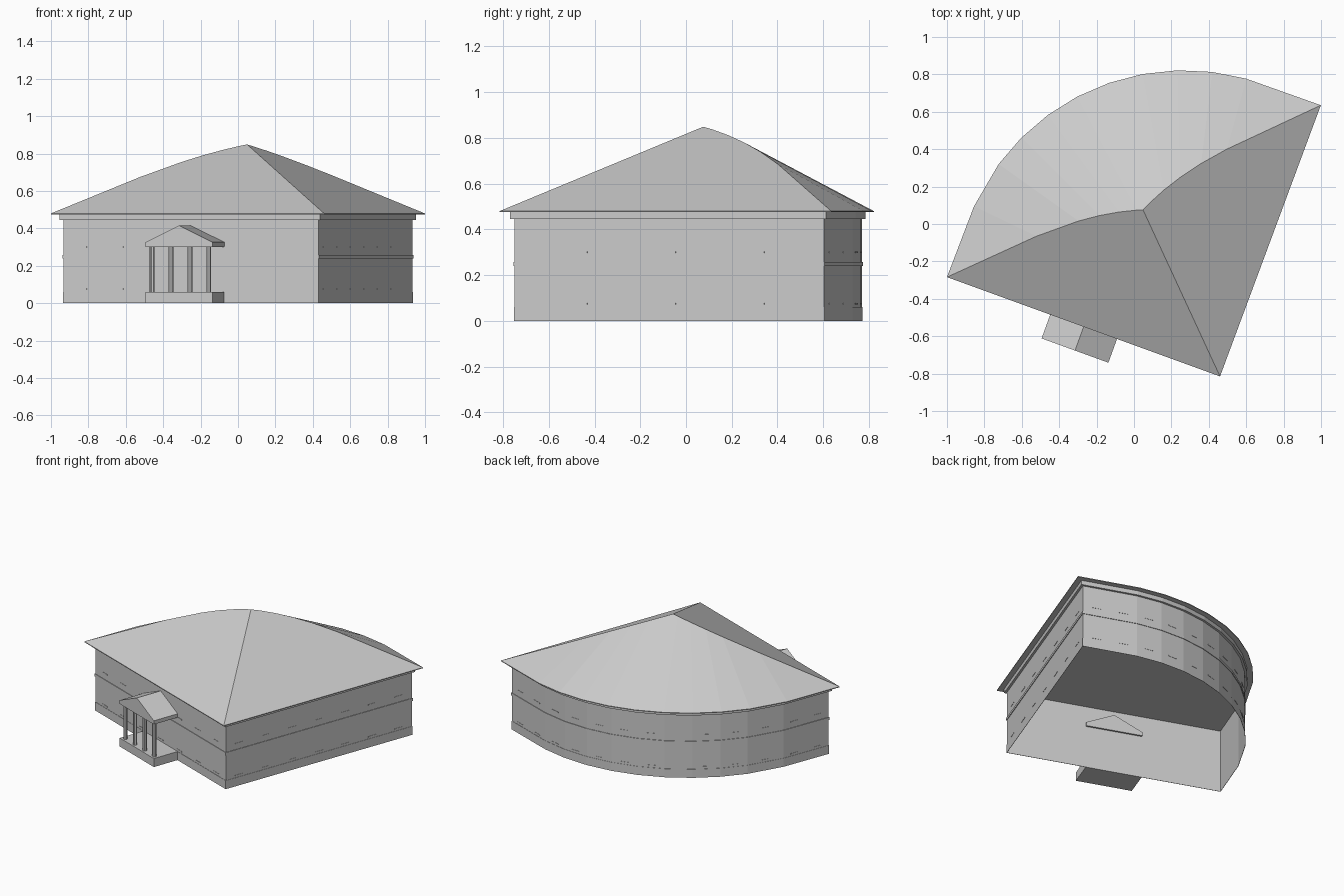
import bpy, bmesh, math
from mathutils import Vector, Matrix

if "Cube" in bpy.data.objects:
    bpy.data.objects.remove(bpy.data.objects["Cube"])

EAVE, SLOPE = 0.48, 0.53

# Fan-shaped eave outline (counter-clockwise): square corner, then faceted arc
arc = [74.4 + 8.65 * k for k in range(9)] + [155.8]
outline = [Vector((0.46, -0.815)), Vector((0.999, 0.635))]
outline += [Vector((0.269 + 1.233 * math.cos(math.radians(a)),
                    -0.411 + 1.233 * math.sin(math.radians(a)))) for a in arc]
outline.append(Vector((-1.0, -0.284)))


def normal(a, b):
    d = (b - a).normalized()
    return Vector((d.y, -d.x))


def inset(pts, dist):
    out = []
    for i, p in enumerate(pts):
        n1 = normal(pts[i - 1], p)
        n2 = normal(p, pts[(i + 1) % len(pts)])
        out.append(p - (n1 + n2) * dist / (1 + n1.dot(n2)))
    return out


def finish(bm, name):
    bmesh.ops.recalc_face_normals(bm, faces=bm.faces)
    me = bpy.data.meshes.new(name)
    bm.to_mesh(me)
    bm.free()
    ob = bpy.data.objects.new(name, me)
    bpy.context.collection.objects.link(ob)
    return ob


def loops(name, rings, closed=False, caps=False):
    """Bridge a list of (points, z) rings."""
    bm = bmesh.new()
    vs = [[bm.verts.new((p.x, p.y, z)) for p in pts] for pts, z in rings]
    n = len(vs[0])
    for k in range(len(vs) if closed else len(vs) - 1):
        a, b = vs[k], vs[(k + 1) % len(vs)]
        for i in range(n):
            j = (i + 1) % n
            bm.faces.new((a[i], a[j], b[j], b[i]))
    if caps:
        bm.faces.new(vs[0])
        bm.faces.new(vs[-1])
    return finish(bm, name)


wall = inset(outline, 0.051)

# Walls, open underneath
loops("walls", [(wall, 0), (wall, 0.445)])

# Plinth and string course wrap around the walls
for name, off, z0, z1 in (("plinth", 0.002, 0, 0.06),
                          ("string_course", 0.004, 0.24, 0.258)):
    o = inset(wall, -off)
    loops(name, [(wall, z0), (o, z0), (o, z1), (wall, z1)], closed=True)

# Cornice is a full slab that also forms the ceiling
o = inset(wall, -0.015)
loops("cornice_slab", [(o, 0.445), (o, 0.475)], caps=True)

# Hipped roof: a tall prism trimmed by one sloping plane per eave edge
bm = bmesh.new()
base = bm.faces.new([bm.verts.new((p.x, p.y, EAVE - 0.005)) for p in outline])
ext = bmesh.ops.extrude_face_region(bm, geom=[base], use_keep_orig=True)
bmesh.ops.translate(bm, vec=(0, 0, 1.2),
                    verts=[v for v in ext["geom"] if isinstance(v, bmesh.types.BMVert)])
for i, p in enumerate(outline):
    n = normal(p, outline[(i + 1) % len(outline)])
    bmesh.ops.bisect_plane(bm, geom=bm.verts[:] + bm.edges[:] + bm.faces[:], dist=1e-6,
                           plane_co=(p.x, p.y, EAVE),
                           plane_no=Vector((SLOPE * n.x, SLOPE * n.y, 1)).normalized(),
                           clear_outer=True)
    bmesh.ops.holes_fill(bm, edges=[e for e in bm.edges if e.is_boundary], sides=0)
finish(bm, "roof")


def add_box(bm, frame, size, loc):
    bmesh.ops.create_cube(bm, size=1, matrix=frame @ Matrix.Translation(loc)
                          @ Matrix.Diagonal((*size, 1)))


def wall_frame(p, q, t):
    """Local x along the wall, y outward, z up."""
    d, n, c = (q - p).normalized(), normal(p, q), p.lerp(q, t)
    return Matrix(((d.x, n.x, 0, c.x), (d.y, n.y, 0, c.y), (0, 0, 1, 0), (0, 0, 0, 1)))


# Two storeys of shallow window sills on every wall facet
sills = bmesh.new()
for i, p in enumerate(wall):
    q = wall[(i + 1) % len(wall)]
    count = max(1, round((q - p).length / 0.207))
    for k in range(count):
        frame = wall_frame(p, q, (k + 0.5) / count)
        for z in (0.075, 0.30):
            add_box(sills, frame, (0.06, 0.002, 0.006), (0, 0.001, z))
finish(sills, "window_sills")

# Entrance portico in the middle of the front wall
front = wall_frame(wall[-1], wall[0], 0.5)
W, D = 0.19, 0.186
bm = bmesh.new()
add_box(bm, front, (2 * W, D, 0.06), (0, D / 2, 0.03))
finish(bm, "portico_base")

bm = bmesh.new()
for k in range(4):
    bmesh.ops.create_cone(bm, cap_ends=True, segments=8, radius1=0.014, radius2=0.014,
                          depth=0.24, matrix=front @ Matrix.Translation(
                              (-0.161 + k * 0.1073, D - 0.024, 0.18)))
finish(bm, "portico_columns")

bm = bmesh.new()
profile = [(-W, 0.30), (W, 0.30), (W, 0.326), (0, 0.415), (-W, 0.326)]
ends = [[bm.verts.new(front @ Vector((x, y, z))) for x, z in profile] for y in (-0.012, D)]
for e in ends:
    bm.faces.new(e)
for i in range(5):
    j = (i + 1) % 5
    bm.faces.new((ends[0][i], ends[0][j], ends[1][j], ends[1][i]))
finish(bm, "portico_pediment")
